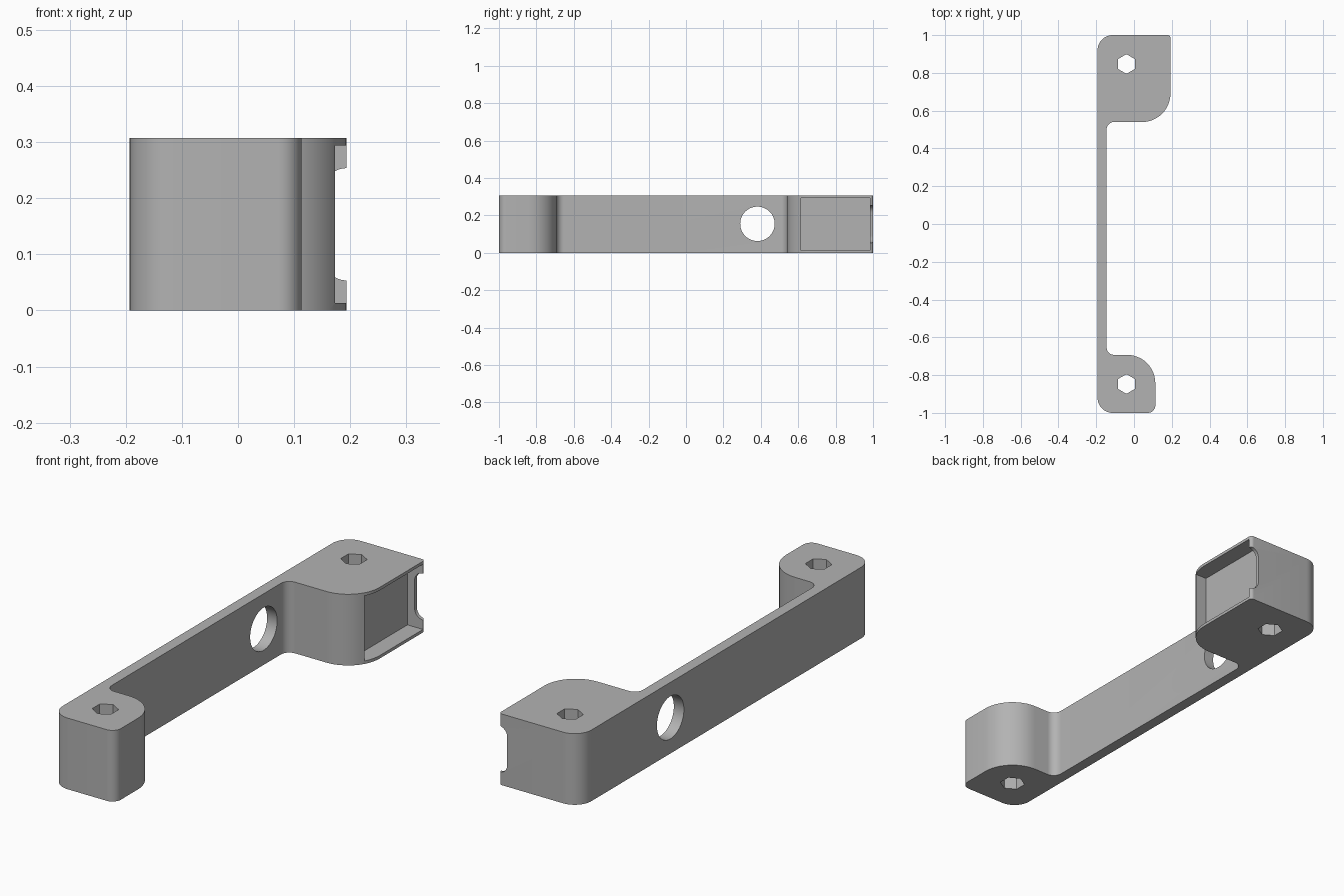
import bpy, bmesh, math
from mathutils import Vector, Matrix

cube = bpy.data.objects.get("Cube")
if cube:
    bpy.data.objects.remove(cube, do_unlink=True)

grey = bpy.data.materials.new("plain grey")
grey.use_nodes = True
grey.diffuse_color = (0.45, 0.45, 0.45, 1)
grey.node_tree.nodes["Principled BSDF"].inputs["Base Color"].default_value = grey.diffuse_color

HEIGHT = 0.307
HALF = 0.193
MID = HEIGHT / 2


def rounded(corners, steps=12):
    """Outline through (x, y, radius) corners, each rounded with a tangent arc."""
    pts = []
    for i, (x, y, r) in enumerate(corners):
        p = Vector((x, y))
        if r == 0:
            pts.append(p)
            continue
        a = (Vector(corners[i - 1][:2]) - p).normalized()
        b = (Vector(corners[(i + 1) % len(corners)][:2]) - p).normalized()
        # all corners are square, so the arc is a quarter circle
        centre = p + (a + b) * r
        for k in range(steps + 1):
            t = k / steps * math.pi / 2
            pts.append(centre - b * r * math.cos(t) - a * r * math.sin(t))
    return pts


def prism(name, outline, depth, matrix=Matrix(), cutter=True):
    """Extrude an outline upward by depth, then place it."""
    bm = bmesh.new()
    face = bm.faces.new([bm.verts.new((p[0], p[1], 0)) for p in outline])
    new = bmesh.ops.extrude_face_region(bm, geom=[face])["geom"]
    bmesh.ops.translate(bm, vec=(0, 0, depth),
                        verts=[g for g in new if isinstance(g, bmesh.types.BMVert)])
    bmesh.ops.transform(bm, matrix=matrix, verts=bm.verts)
    bmesh.ops.recalc_face_normals(bm, faces=bm.faces)
    mesh = bpy.data.meshes.new(name)
    bm.to_mesh(mesh)
    bm.free()
    mesh.materials.append(grey)
    obj = bpy.data.objects.new(name, mesh)
    bpy.context.collection.objects.link(obj)
    if cutter:
        obj.hide_render = True
    return obj


def polygon(radius, sides, start=0.0):
    turn = math.tau / sides
    return [(radius * math.cos(start + i * turn), radius * math.sin(start + i * turn))
            for i in range(sides)]


# Bracket body: a thin bar with a mounting block at each end
bracket = prism("bracket", rounded([
    (-HALF, 1, 0.08), (-HALF, -1, 0.08), (0.113, -1, 0.04), (0.113, -0.693, 0.15),
    (-0.145, -0.693, 0.04), (-0.145, 0.54, 0.04), (HALF, 0.54, 0.15), (HALF, 1, 0.015),
]), HEIGHT, cutter=False)

cutters = []

# Hexagonal bolt holes through both blocks
for label, y in (("front", -0.847), ("back", 0.847)):
    cutters.append(prism(label + "_bolt_cutter", polygon(0.052, 6, math.pi / 2), 0.5,
                         Matrix.Translation((-0.04, y, -0.1))))

# Round hole through the bar
sideways = Matrix.Rotation(math.pi / 2, 4, "Y")
cutters.append(prism("round_hole_cutter", polygon(0.092, 64), 0.2,
                     Matrix.Translation((-0.27, 0.382, 0.155)) @ sideways))

# Pocket in the left side of the back block
cutters.append(prism("pocket_cutter", [(0.119, 0.615), (0.3, 0.615), (0.3, 0.985), (0.119, 0.985)],
                     HEIGHT - 0.026, Matrix.Translation((0, 0, 0.013))))

# Round-cornered notch in the thin wall behind the pocket
upright = Matrix.Rotation(math.pi / 2, 4, "X")
cutters.append(prism("notch_cutter", rounded([
    (0.153, MID - 0.1, 0.04), (0.3, MID - 0.1, 0), (0.3, MID + 0.1, 0), (0.153, MID + 0.1, 0.04),
]), 0.13, Matrix.Translation((0, 1.05, 0)) @ upright))

# Cut everything out of the body
for cutter in cutters:
    mod = bracket.modifiers.new(cutter.name, "BOOLEAN")
    mod.operation = "DIFFERENCE"
    mod.solver = "EXACT"
    mod.object = cutter
bpy.context.view_layer.update()
result = bpy.data.meshes.new_from_object(
    bracket.evaluated_get(bpy.context.evaluated_depsgraph_get()))
bracket.modifiers.clear()
bracket.data = result
result.name = "bracket"
for cutter in cutters:
    bpy.data.objects.remove(cutter, do_unlink=True)

# Smooth the rounded sides, keep the edges crisp
bpy.ops.object.select_all(action="DESELECT")
bracket.select_set(True)
bpy.context.view_layer.objects.active = bracket
bpy.ops.object.shade_smooth_by_angle(angle=math.radians(30))
